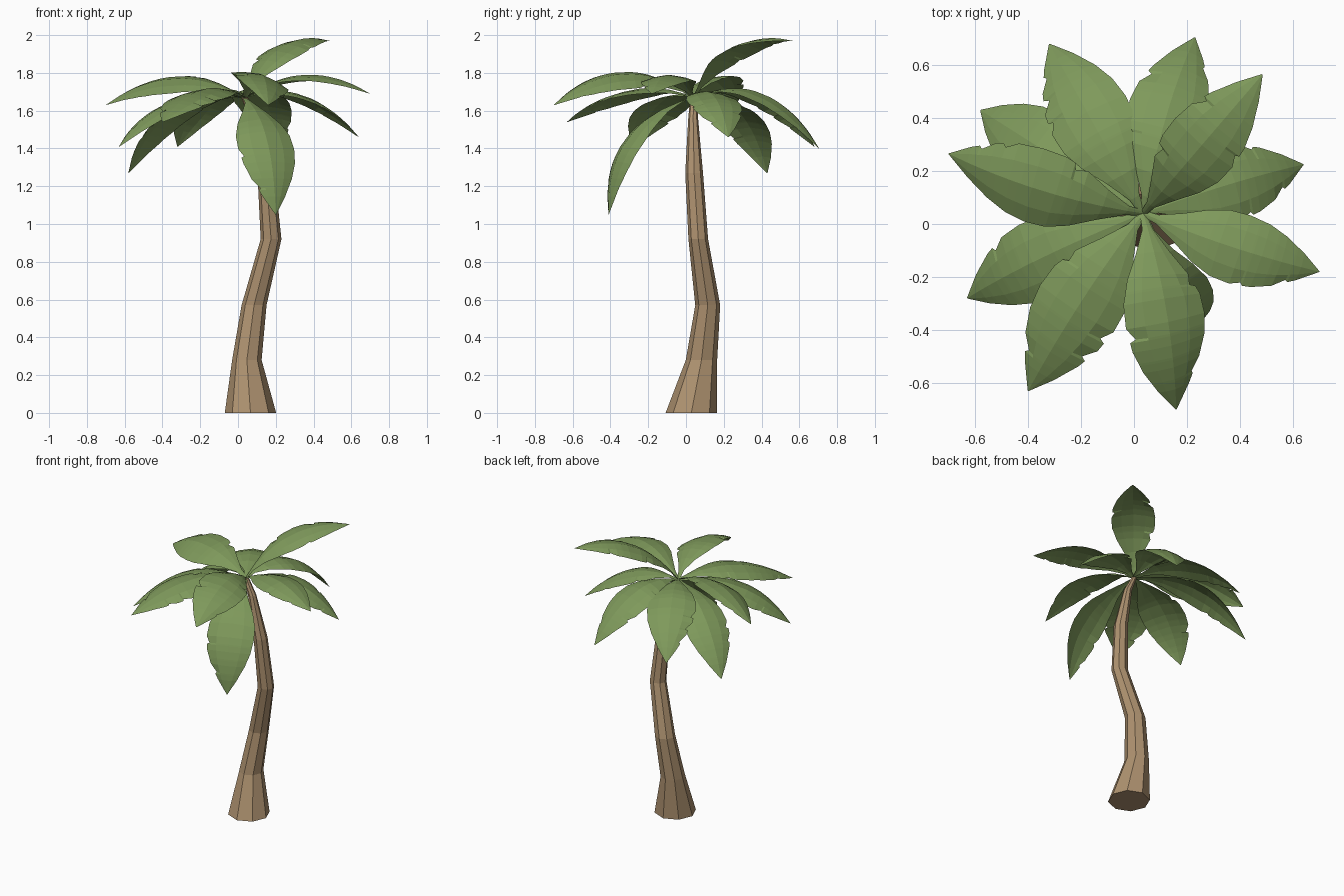
import bpy, math, random
from mathutils import Vector, Matrix

if "Cube" in bpy.data.objects:
    bpy.data.objects.remove(bpy.data.objects["Cube"])

random.seed(4)


def material(name, rgb):
    m = bpy.data.materials.new(name)
    m.diffuse_color = (*rgb, 1)
    m.use_nodes = True
    m.node_tree.nodes["Principled BSDF"].inputs["Base Color"].default_value = m.diffuse_color
    return m


bark = material("bark brown", (0.42, 0.285, 0.16))
leaf_green = material("leaf green", (0.21, 0.32, 0.105))


def add_mesh(name, verts, faces, mat):
    me = bpy.data.meshes.new(name)
    me.from_pydata(verts, [], faces)
    me.materials.append(mat)
    me.update()
    ob = bpy.data.objects.new(name, me)
    bpy.context.collection.objects.link(ob)
    return ob


# Trunk: eight-sided rings (x, y, z, radius x, radius y)
rings = [(0.066, 0.028, 0, 0.136, 0.136), (0.047, 0.082, 0.28, 0.078, 0.083),
         (0.085, 0.115, 0.57, 0.066, 0.066), (0.175, 0.065, 0.92, 0.055, 0.052),
         (0.148, 0.043, 1.27, 0.045, 0.047), (0.085, 0.038, 1.56, 0.028, 0.026),
         (0.035, 0.04, 1.67, 0.018, 0.018)]
N = 8
verts, faces = [], []
for x, y, z, rx, ry in rings:
    for i in range(N):
        a = math.tau * i / N
        verts.append((x + rx * math.cos(a), y + ry * math.sin(a), z))
for r in range(len(rings) - 1):
    for i in range(N):
        j = (i + 1) % N
        faces.append((r * N + i, r * N + j, (r + 1) * N + j, (r + 1) * N + i))
faces.append(tuple(reversed(range(N))))
faces.append(tuple(range((len(rings) - 1) * N, len(rings) * N)))
add_mesh("trunk", verts, faces, bark)

# Leaf outline: half width along the length
OUTLINE = [(0, 0.012), (0.08, 0.02), (0.2, 0.065), (0.32, 0.115), (0.44, 0.145),
           (0.56, 0.15), (0.68, 0.138), (0.79, 0.108), (0.9, 0.06), (1, 0.002)]


def half_width(t):
    for (t0, w0), (t1, w1) in zip(OUTLINE, OUTLINE[1:]):
        if t <= t1:
            return w0 + (w1 - w0) * (t - t0) / (t1 - t0)
    return 0.002


def leaf(name, tip, f, mid_z, scale, bow, roll):
    """Arched blade from the crown through a middle height to the tip.
    bow shifts the middle sideways, roll (degrees) lowers that same side."""
    tip = Vector(tip)
    base = Vector((0.035, 0.04, 1.67))
    side = Vector((-(tip - base).y, (tip - base).x, 0)).normalized()
    mid = base.lerp(tip, f)
    mid.z = mid_z
    mid += side * bow
    ctrl = 2 * mid - 0.5 * (base + tip)
    # Stations, with close pairs that make torn notches in the edge
    stations = [(t, 1, 1) for t, _ in OUTLINE]
    for t in (0.38, 0.62, 0.74, 0.85):
        cut = random.uniform(0.8, 0.92)
        l, r = random.choice([(cut, 1), (1, cut), (1, 1)])
        stations += [(t, l, r), (t + 0.012, 1, 1)]
    stations.sort()
    vs, fs = [], []
    for t, l, r in stations:
        p = (1 - t) ** 2 * base + 2 * t * (1 - t) * ctrl + t * t * tip
        tan = (2 * (1 - t) * (ctrl - base) + 2 * t * (tip - ctrl)).normalized()
        across = Matrix.Rotation(-math.radians(roll), 3, tan) @ side
        nor = tan.cross(across).normalized()
        w = half_width(t) * scale
        for u, k in ((-1, r), (-0.55, 1), (0, 1), (0.55, 1), (1, l)):
            drop = 0.24 * abs(u) ** 1.6 * w
            vs.append(p + across * (u * w * k) - nor * drop)
    for s in range(len(stations) - 1):
        for c in range(4):
            a = s * 5 + c
            fs.append((a, a + 5, a + 6, a + 1))
    ob = add_mesh(name, vs, fs, leaf_green)
    ob.data.flip_normals()


# Leaves: tip, middle fraction, middle height, width scale, bow, roll
leaves = [((0.485, 0.565, 1.97), 0.43, 1.935, 0.95, 0, 0),
          ((0.23, 0.705, 1.40), 0.54, 1.69, 1.0, 0.02, 0),
          ((0.64, 0.225, 1.46), 0.52, 1.68, 0.95, 0.01, 0),
          ((0.70, -0.18, 1.69), 0.5, 1.79, 0.9, -0.015, 0),
          ((0.16, -0.70, 1.63), 0.5, 1.795, 1.05, 0.025, 16),
          ((0.20, -0.41, 1.05), 0.76, 1.455, 1.05, -0.01, 0),
          ((-0.40, -0.63, 1.54), 0.5, 1.71, 1.1, -0.015, 0),
          ((-0.63, -0.28, 1.41), 0.56, 1.65, 1.0, -0.015, 0),
          ((-0.70, 0.265, 1.63), 0.5, 1.77, 1.0, 0.03, 18),
          ((-0.58, 0.43, 1.27), 0.6, 1.60, 1.0, 0, 0),
          ((-0.32, 0.68, 1.41), 0.54, 1.69, 1.05, 0, 0)]
for i, spec in enumerate(leaves):
    leaf(f"leaf_{i + 1}", *spec)
